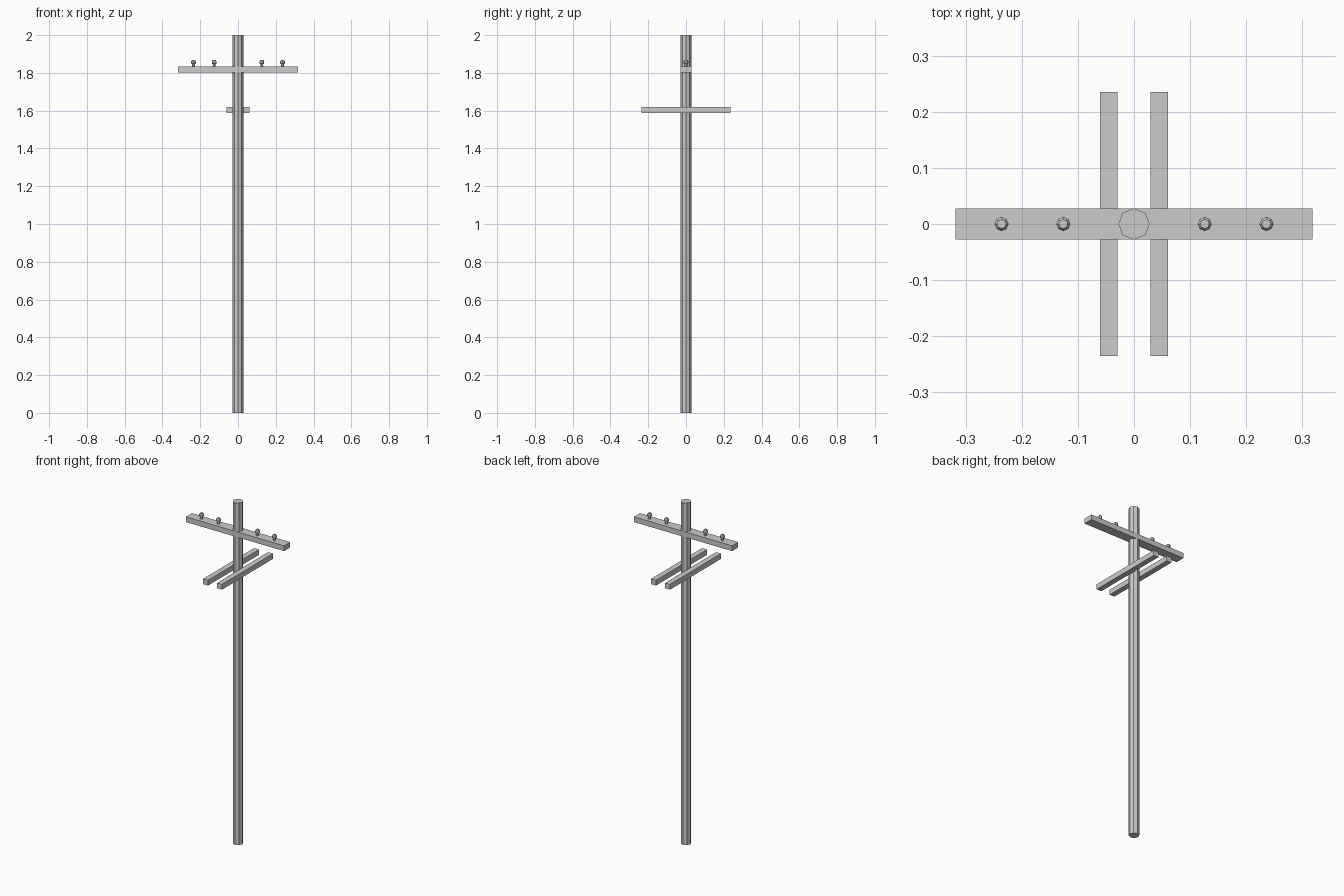
import bpy, bmesh, math

if "Cube" in bpy.data.objects:
    bpy.data.objects.remove(bpy.data.objects["Cube"])


def make_object(name, bm):
    bmesh.ops.recalc_face_normals(bm, faces=bm.faces[:])
    mesh = bpy.data.meshes.new(name)
    bm.to_mesh(mesh)
    bm.free()
    obj = bpy.data.objects.new(name, mesh)
    bpy.context.collection.objects.link(obj)
    return obj


def box(name, center, size):
    bm = bmesh.new()
    bmesh.ops.create_cube(bm, size=1)
    bmesh.ops.scale(bm, vec=size, verts=bm.verts)
    bmesh.ops.translate(bm, vec=center, verts=bm.verts)
    return make_object(name, bm)


def turned(name, profile, x=0, sides=8):
    """Closed low-poly turning from (radius, z) pairs."""
    bm = bmesh.new()
    rings = []
    for r, z in profile:
        angles = [2 * math.pi * i / sides for i in range(sides)]
        rings.append([bm.verts.new((x + r * math.cos(a), r * math.sin(a), z))
                      for a in angles])
    for low, high in zip(rings, rings[1:]):
        for i in range(sides):
            j = (i + 1) % sides
            bm.faces.new((low[i], low[j], high[j], high[i]))
    bm.faces.new(rings[0][::-1])
    bm.faces.new(rings[-1])
    return make_object(name, bm)


# Octagonal pole
turned("pole", [(0.028, 0), (0.028, 2)])

# Upper crossarm running through the pole
box("upper_crossarm", (0, 0, 1.818), (0.636, 0.056, 0.031))

# Pair of lower arms clamped on either side of the pole
for side, label in ((-1, "left"), (1, "right")):
    box(f"lower_arm_{label}", (side * 0.045, 0, 1.603), (0.032, 0.47, 0.031))

# Insulators: narrow stem under a flared cap
insulator = [(0.008, 1.832), (0.007, 1.846), (0.0125, 1.849),
             (0.0125, 1.861), (0.008, 1.868)]
for i, x in enumerate((-0.236, -0.126, 0.126, 0.236)):
    turned(f"insulator_{i + 1}", insulator, x)
